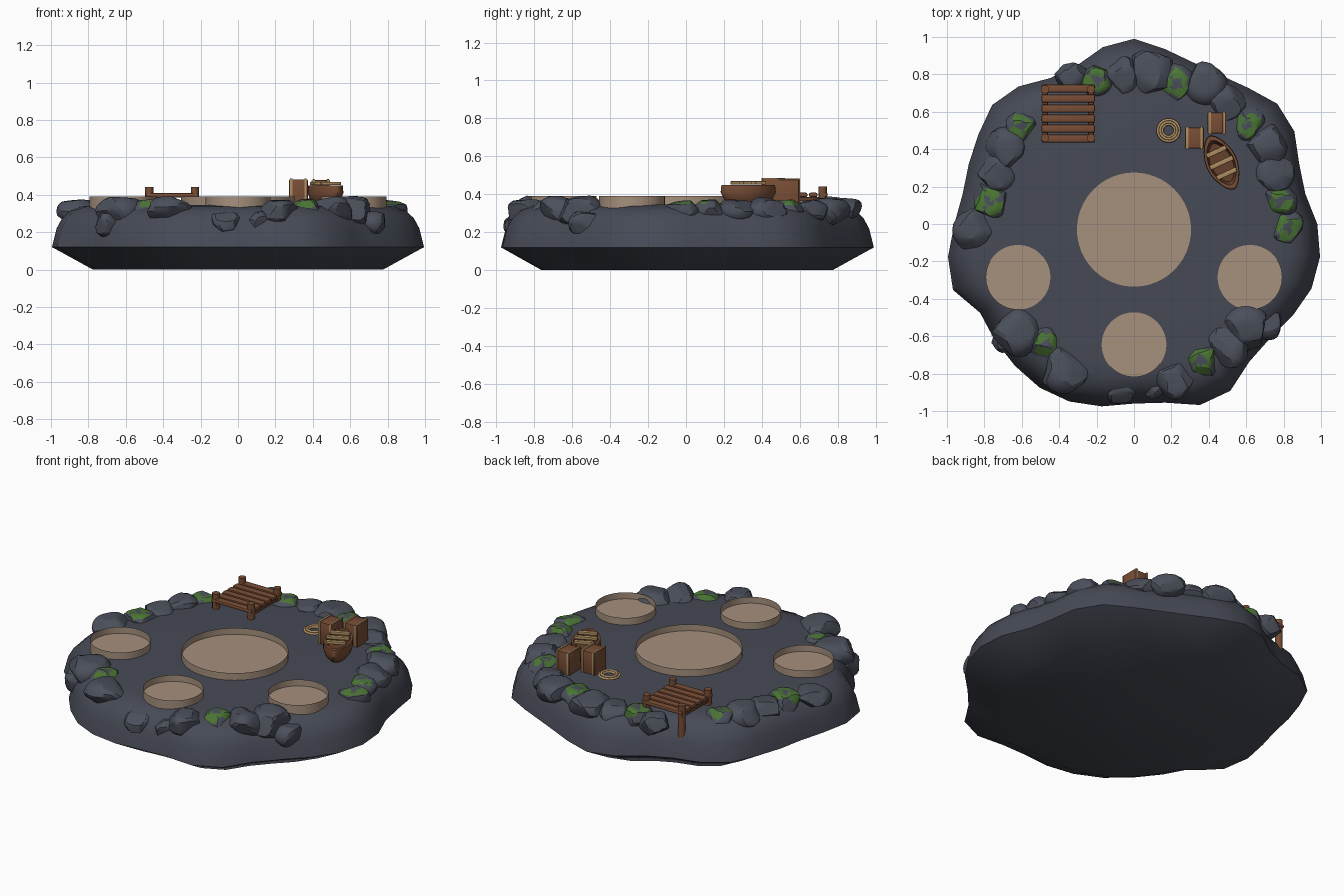
import bpy, bmesh, math, random
from mathutils import Vector, Matrix

random.seed(7)
if "Cube" in bpy.data.objects:
    bpy.data.objects.remove(bpy.data.objects["Cube"], do_unlink=True)


def material(name, *rgb):
    mat = bpy.data.materials.new(name)
    mat.use_nodes = True
    mat.diffuse_color = (*rgb, 1)
    mat.node_tree.nodes["Principled BSDF"].inputs["Base Color"].default_value = (*rgb, 1)
    return mat


ground_stone = material("ground stone", .062, .069, .092)
boulder_stone = material("boulder stone", .07, .079, .104)
moss = material("moss", .07, .18, .035)
sand = material("sand", .38, .28, .205)
wood = material("wood", .19, .075, .036)
dark_wood = material("dark wood", .13, .05, .025)
rope_tan = material("rope tan", .42, .27, .12)


def finish(name, bm, *mats, angle=35, recalc=True):
    """Turn a bmesh into a named object, smooth with sharp edges kept."""
    if recalc:
        bmesh.ops.recalc_face_normals(bm, faces=bm.faces)
    mesh = bpy.data.meshes.new(name)
    bm.to_mesh(mesh)
    bm.free()
    for mat in mats:
        mesh.materials.append(mat)
    ob = bpy.data.objects.new(name, mesh)
    bpy.context.collection.objects.link(ob)
    bpy.ops.object.select_all(action='DESELECT')
    ob.select_set(True)
    bpy.context.view_layer.objects.active = ob
    bpy.ops.object.shade_smooth_by_angle(angle=math.radians(angle))
    return ob


def loft(outline, layers, cap_end=True):
    """Stack scaled copies of a flat outline; layers hold (scale, z)."""
    bm = bmesh.new()
    rings = [[bm.verts.new((x * s, y * s, z)) for x, y in outline] for s, z in layers]
    n = len(outline)
    for a, b in zip(rings, rings[1:]):
        for i in range(n):
            j = (i + 1) % n
            bm.faces.new((a[i], a[j], b[j], b[i]))
    bm.faces.new(rings[0][::-1])
    if cap_end:
        bm.faces.new(rings[-1])
    return bm


def box(name, centre, size, mat, bevel=.006, turn=0):
    bm = bmesh.new()
    bmesh.ops.create_cube(bm, size=1)
    bmesh.ops.scale(bm, vec=size, verts=bm.verts)
    bmesh.ops.bevel(bm, geom=bm.edges[:], offset=bevel, segments=2, affect='EDGES', profile=.5)
    bmesh.ops.transform(bm, matrix=Matrix.Translation(centre) @ Matrix.Rotation(turn, 4, 'Z'),
                        verts=bm.verts)
    return finish(name, bm, mat)


# Island body: irregular outline, undercut base, rounded shoulder, flat top
radii = [98, 93, 94, 99, 100, 95, 92, 92, 95, 99, 96, 90, 90, 96, 99, 96, 94, 93,
         96, 101, 103, 95, 97, 99, 101, 101, 99, 96, 97, 103, 103, 96, 95, 98, 101, 101]
shore = []
for i, r in enumerate(radii):
    a = math.tau * i / len(radii)
    shore.append((r / 100 * math.cos(a), r / 100 * math.sin(a)))
finish("island", loft(shore, [(.78, 0), (1, .12), (.975, .22), (.945, .275),
                              (.9, .315), (.84, .337), (.75, .345)]), ground_stone, angle=40)


# Boulders: rounded lumps flattened by random planes, some capped with moss
def boulder(x, y, r, z, mossy):
    bm = bmesh.new()
    bmesh.ops.create_icosphere(bm, subdivisions=3, radius=1)
    planes = [(Vector((random.gauss(0, 1), random.gauss(0, 1), random.gauss(0, .8))).normalized(),
               random.uniform(.68, .88)) for _ in range(11)]
    planes.append((Vector((random.uniform(-.2, .2), random.uniform(-.2, .2), 1)).normalized(), .8))
    for v in bm.verts:
        for n, d in planes:
            over = v.co.dot(n) - d
            if over > 0:
                v.co -= n * over
    if mossy:
        phase = random.uniform(0, math.tau)
        for f in bm.faces:
            c = f.calc_center_median()
            a = math.atan2(c.y, c.x) + phase
            reach = math.hypot(c.x, c.y)
            wobble = .1 * math.sin(3 * a) + .06 * math.sin(5 * a)
            if c.z > .1 and .27 - wobble < reach < .66 + wobble:
                f.material_index = 1
    size = Matrix.Diagonal((r * 1.22, r * 1.22, max(.075, r * .85), 1))
    spin = Matrix.Rotation(math.atan2(y, x), 4, 'Z')
    bmesh.ops.transform(bm, matrix=Matrix.Translation((x, y, z)) @ spin @ size, verts=bm.verts)
    finish("mossy_boulder" if mossy else "boulder", bm, boulder_stone, moss, angle=24)


# x, y, radius in hundredths, and whether moss grows on it
boulders = [
    (-33, 78, 8, 0), (-20, 77, 8, 1), (-7, 79, 9, 0), (9, 81, 11, 0), (22, 75, 9, 1),
    (38, 75, 10, 0), (49, 65, 9, 0), (61, 53, 8, 1), (70, 42, 10, 0), (75, 27, 9, 0),
    (78, 12, 8, 1), (82, -2, 8, 1), (-60, 52, 8, 1), (-68, 40, 10, 0), (-73, 27, 9, 0),
    (-77, 12, 9, 1), (-85, -3, 10, 0), (-63, -58, 11, 0), (-47, -64, 8, 1),
    (-37, -78, 11, 0), (22, -84, 9, 0), (36, -73, 9, 1), (51, -66, 11, 0), (60, -56, 11, 0)]
for x, y, r, mossy in boulders:
    boulder(x / 100, y / 100, r / 100, .31, mossy)
# Low stones sunk into the slope
for x, y, r in [(-.07, -.88, .075), (.1, -.87, .06), (.72, -.53, .075), (-.7, -.62, .06)]:
    boulder(x, y, r, .245, False)


# Sand pads: shallow round trays with a thin raised rim
def sand_pad(name, x, y, r):
    circle = [(math.cos(math.tau * i / 64), math.sin(math.tau * i / 64)) for i in range(64)]
    bm = loft(circle, [(r, .35), (r, .39)], cap_end=False)
    bm.faces.ensure_lookup_table()
    bm.faces[-1].normal_flip()
    # outer skirt reaches down into the sloping ground
    skirt = loft(circle, [(r, .28), (r, .35)], cap_end=False)
    for part, title in ((bm, name), (skirt, name + "_skirt")):
        bmesh.ops.translate(part, vec=(x, y, 0), verts=part.verts)
        finish(title, part, sand, recalc=False)


sand_pad("centre_sand_pad", 0, -.03, .305)
sand_pad("front_sand_pad", 0, -.645, .173)
for side, label in ((-1, "right"), (1, "left")):
    sand_pad(label + "_sand_pad", side * .62, -.285, .173)


# Jetty: planks on two bearers with corner posts
for i in range(6):
    box("jetty_plank", (-.352, .457 + i * .0535, .397), (.285, .045, .024), wood, .009)
for x in (-.475, -.23):
    box("jetty_bearer", (x, .59, .375), (.03, .3, .022), dark_wood)
    for y in (.46, .72):
        bm = bmesh.new()
        bmesh.ops.create_cone(bm, cap_ends=True, segments=12, radius1=.022, radius2=.022, depth=.2)
        bmesh.ops.translate(bm, vec=(x, y, .34), verts=bm.verts)
        finish("jetty_post", bm, wood)

# Crates with tan straps
for x, y, top in ((.323, .46, .482), (.443, .54, .478)):
    height = top - .34
    box("crate", (x, y, .34 + height / 2), (.1, .112, height), wood)
    for dx in (-.038, .038):
        box("crate_strap", (x + dx, y, .34 + height / 2), (.013, .122, height + .01), rope_tan, .002)

# Rope coil
for radius, z in ((.058, .368), (.045, .376), (.033, .37)):
    bpy.ops.mesh.primitive_torus_add(location=(.185, .5, z), major_radius=radius, minor_radius=.0075,
                                     major_segments=32, minor_segments=8)
    coil = bpy.context.object
    coil.name = "rope_coil"
    coil.data.materials.append(rope_tan)
    bpy.ops.object.shade_smooth()

# Rowing boat: pointed hull outline, hollow inside, with bench slats
turn = math.radians(-65)
place = Matrix.Translation((.468, .328, 0)) @ Matrix.Rotation(turn, 4, 'Z')
hull_outline = []
for i in range(32):
    a = math.tau * i / 32
    hull_outline.append((.158 * math.cos(a), .084 * math.sin(a) * (1 - .25 * math.cos(a) ** 2)))
bm = loft(hull_outline, [(.6, .345), (.86, .372), (1, .41), (.97, .45), (.82, .45), (.7, .4)])
for f in bm.faces:
    c = f.calc_center_median()
    if c.z > .41 and abs(c.x) < .158 * .9 and math.hypot(c.x / .158, c.y / .084) < .84:
        f.material_index = 1
    elif len(f.verts) > 4 and c.z > .39:
        f.material_index = 1
bmesh.ops.transform(bm, matrix=place, verts=bm.verts)
finish("boat_hull", bm, wood, dark_wood)
for along, width in ((-.065, .115), (0, .135), (.065, .115)):
    centre = place @ Vector((along, 0, .46))
    box("boat_bench", centre, (.026, width, .018), rope_tan, .004, turn)
